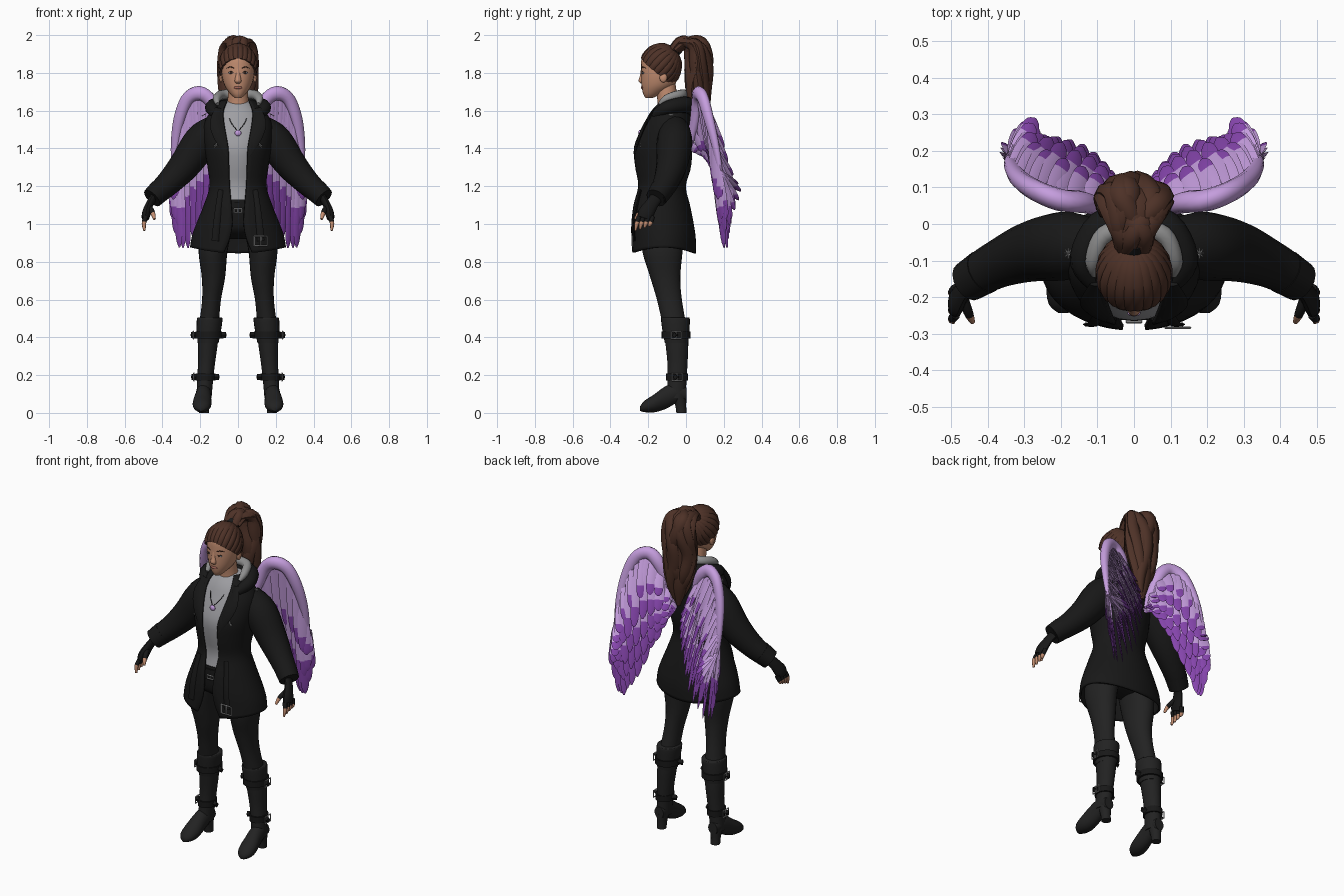
import bpy, bmesh, random
from math import sin, cos, pi, asin, atan2
from mathutils import Vector, Matrix

random.seed(4)
if "Cube" in bpy.data.objects:
    bpy.data.objects.remove(bpy.data.objects["Cube"])


def material(name, r, g, b):
    m = bpy.data.materials.new(name)
    m.use_nodes = True
    m.diffuse_color = (r, g, b, 1)
    node = next(n for n in m.node_tree.nodes if n.type == 'BSDF_PRINCIPLED')
    node.inputs["Base Color"].default_value = (r, g, b, 1)
    node.inputs["Roughness"].default_value = .8
    return m


BLACK = material("coat black", .009, .009, .009)
CHARCOAL = material("charcoal", .016, .016, .016)
GREY = material("shirt grey", .34, .34, .36)
FUR = material("fur grey", .27, .27, .27)
SKIN = material("skin", .55, .27, .165)
LIP = material("lip rose", .36, .13, .1)
HAIR = material("hair brown", .075, .031, .02)
LILAC = material("lilac", .56, .34, .73)
VIOLET = material("violet", .24, .06, .42)
METAL = material("metal", .3, .3, .3)


def spline(pts, n):
    """Catmull-Rom samples through tuples of any length."""
    out, last = [], len(pts) - 1
    for i in range(n):
        t = i / (n - 1) * last
        k = min(int(t), last - 1)
        f = t - k
        quad = zip(pts[max(k - 1, 0)], pts[k], pts[k + 1], pts[min(k + 2, last)])
        out.append([b + f / 2 * (c - a + f * (2 * a - 5 * b + 4 * c - d + f * (3 * (b - c) + d - a)))
                    for a, b, c, d in quad])
    return out


def loft(bm, rings, sides=16, tip_from=None):
    """Skin rings given as (centre, axis u, axis v) and cap the ends."""
    loops = [[bm.verts.new(c + u * cos(2 * pi * i / sides) + v * sin(2 * pi * i / sides))
              for i in range(sides)] for c, u, v in rings]
    for k, (a, b) in enumerate(zip(loops, loops[1:])):
        for i in range(sides):
            j = (i + 1) % sides
            f = bm.faces.new((a[i], a[j], b[j], b[i]))
            f.material_index = int(tip_from is not None and k >= tip_from)
    bm.faces.new(loops[0])
    bm.faces.new(loops[-1]).material_index = int(tip_from is not None)


def sweep(bm, pts, n=12, sides=8, ref=(0, 1, 0), flat=1, tip_from=None):
    """Tube along (x, y, z, radius) points; flat scales the axis nearest ref."""
    s = spline(pts, n)
    cs, rings = [Vector(p[:3]) for p in s], []
    for i, c in enumerate(cs):
        t = (cs[min(i + 1, n - 1)] - cs[max(i - 1, 0)]).normalized()
        u = t.cross(Vector(ref)).normalized()
        r = max(s[i][3], .001)
        rings.append((c, u * r, u.cross(t) * r * flat))
    loft(bm, rings, sides, tip_from)


def finish(name, bm, mats, mirror=False, solid=0):
    bmesh.ops.recalc_face_normals(bm, faces=bm.faces)
    for f in bm.faces:
        f.smooth = True
    for e in bm.edges:
        e.smooth = e.calc_face_angle(0) < .8
    me = bpy.data.meshes.new(name)
    bm.to_mesh(me)
    bm.free()
    for m in mats:
        me.materials.append(m)
    ob = bpy.data.objects.new(name, me)
    bpy.context.scene.collection.objects.link(ob)
    if solid:
        mod = ob.modifiers.new("thickness", 'SOLIDIFY')
        mod.thickness, mod.offset = solid, 0
    if mirror:
        ob.modifiers.new("mirror", 'MIRROR')


def column(name, pts, mat, n=20, sides=24, mirror=False):
    """Upright loft from (z, centre x, centre y, radius x, radius y)."""
    bm = bmesh.new()
    loft(bm, [(Vector((x, y, z)), Vector((rx, 0, 0)), Vector((0, ry, 0)))
              for z, x, y, rx, ry in spline(pts, n)], sides)
    finish(name, bm, [mat], mirror)


def tube(name, pts, mat, mirror=False, **kw):
    bm = bmesh.new()
    sweep(bm, pts, **kw)
    finish(name, bm, [mat], mirror)


def ball(name, loc, size, mat, mirror=False):
    bm = bmesh.new()
    bmesh.ops.create_uvsphere(bm, u_segments=14, v_segments=8, radius=1,
                              matrix=Matrix.LocRotScale(Vector(loc), None, Vector(size)))
    finish(name, bm, [mat], mirror)


def frame(name, loc, across, up, w, h, mirror=False):
    """Rectangular buckle of four bars with a centre prong."""
    bm, c, a, b = bmesh.new(), Vector(loc), Vector(across) * w, Vector(up) * h
    for p, q in ((a + b, a - b), (a - b, -a - b), (-a - b, b - a), (b - a, a + b), (b, -b)):
        sweep(bm, [(*(c + p), .004), (*(c + q), .004)], 2, 4, ref=Vector(across).cross(up))
    finish(name, bm, [METAL], mirror)


# Open coat: (z, centre y, radius x, radius y, half opening); the hem lifts at the sides
COAT = [(1.65, -.07, .085, .08, .06), (1.6, -.09, .135, .105, .078), (1.54, -.1, .17, .125, .075),
        (1.48, -.11, .178, .142, .065), (1.4, -.125, .17, .153, .052), (1.3, -.125, .155, .145, .048),
        (1.2, -.13, .145, .123, .044), (1.1, -.13, .175, .145, .035), (1, -.125, .215, .16, .03),
        (.92, -.12, .238, .166, .045), (.845, -.12, .248, .166, .075)]
bm, cols, rows = bmesh.new(), 44, []
for z, cy, rx, ry, gap in spline(COAT, 34):
    a0 = asin(gap / rx)
    angles = [a0 + (2 * pi - 2 * a0) * i / cols for i in range(cols + 1)]
    lift = .2 * max(0, 1 - z)
    rows.append([bm.verts.new((rx * sin(a), cy - ry * cos(a), z + lift * sin(a) ** 2)) for a in angles])
for a, b in zip(rows, rows[1:]):
    for i in range(cols):
        bm.faces.new((a[i], a[i + 1], b[i + 1], b[i]))
finish("coat", bm, [BLACK], solid=.012)
column("shirt", [(z, 0, cy, rx - .014, ry - .014) for z, cy, rx, ry, gap in COAT[:8]], GREY)
column("hips", [(1.13, 0, -.13, .14, .127), (1.05, 0, -.13, .175, .13), (.97, 0, -.125, .18, .12),
                (.92, 0, -.12, .1, .06)], BLACK)
column("belt", [(1.115, 0, -.13, .15, .136), (1.05, 0, -.13, .165, .136)], BLACK, n=2)
frame("belt_buckle", (0, -.268, 1.07), (1, 0, 0), (0, 0, 1), .02, .01)
tube("lapel", [(.098, -.165, 1.61, .025), (.114, -.215, 1.53, .035), (.092, -.25, 1.45, .03),
               (.057, -.273, 1.36, .008)], BLACK, True, flat=.25)
tube("hood", [(.105, -.165, 1.575, .025), (.14, -.1, 1.615, .036), (.09, -.01, 1.63, .045), (0, .005, 1.62, .05),
              (-.09, -.01, 1.63, .045), (-.14, -.1, 1.615, .036), (-.105, -.165, 1.575, .025)],
     BLACK, n=28, sides=12, ref=(0, 0, 1))
tube("fur_collar", [(.108, -.14, 1.635, .01), (.112, -.1, 1.665, .022), (.08, -.03, 1.685, .026),
                    (0, -.012, 1.685, .026), (-.08, -.03, 1.685, .026), (-.112, -.1, 1.665, .022),
                    (-.108, -.14, 1.635, .01)], FUR, n=28, sides=10, ref=(0, 0, 1))
tube("coat_strap", [(.09, -.24, 1.18, .016), (.11, -.272, 1.03, .018), (.12, -.275, .91, .02)],
     BLACK, True, flat=.35)
frame("strap_buckle", (.12, -.284, .91), (1, 0, 0), (0, 0, 1), .034, .026)

# Snowflake pins on the chest and shoulders
for name, loc, u, v in (("chest_pin", (.115, -.242, 1.415), (1, 0, 0), (0, 0, 1)),
                        ("shoulder_pin", (.18, -.08, 1.578), (.85, 0, -.5), (0, 1, 0))):
    bm, c, u, v = bmesh.new(), Vector(loc), Vector(u), Vector(v)
    for k in range(4):
        d = (u * cos(k * pi / 4) + v * sin(k * pi / 4)) * .014
        sweep(bm, [(*(c - d), .002), (*(c + d), .002)], 2, 4, ref=u.cross(v))
    finish(name, bm, [METAL], True)

# Sleeves, gloves and fingers
tube("sleeve", [(.11, -.06, 1.51, .075), (.19, -.06, 1.44, .094), (.28, -.075, 1.315, .083),
                (.36, -.105, 1.225, .068), (.425, -.138, 1.165, .058), (.452, -.158, 1.14, .05)],
     BLACK, True, n=20, sides=16)
tube("cuff", [(.41, -.13, 1.18, .062), (.455, -.158, 1.137, .056)], BLACK, True, n=2, sides=16)
tube("glove", [(.44, -.15, 1.15, .034), (.465, -.178, 1.11, .034), (.484, -.21, 1.06, .042),
               (.49, -.222, 1.03, .036)], BLACK, True, ref=(1, 0, 0), flat=.55, sides=12)
bm = bmesh.new()
for k in range(4):
    y = -.248 + .024 * k
    sweep(bm, [(.488, y, 1.04, .013), (.498, y - .012, 1.005, .012), (.495, y - .02, .965 + .008 * k, .006)],
          8, 8, tip_from=3)
sweep(bm, [(.47, -.2, 1.09, .015), (.452, -.245, 1.06, .013), (.442, -.268, 1.025, .007)], 8, 8, tip_from=4)
finish("fingers", bm, [BLACK, SKIN], True)

# Legs and heeled boots
column("trouser_leg", [(1, .11, -.125, .085, .115), (.86, .132, -.125, .077, .107), (.72, .13, -.11, .062, .08),
                       (.6, .14, -.088, .05, .066), (.46, .155, -.06, .052, .062)], CHARCOAL, mirror=True)
column("boot_shaft", [(.46, .152, -.055, .056, .065), (.36, .16, -.048, .052, .06), (.26, .167, -.045, .045, .053),
                      (.16, .175, -.048, .042, .05), (.08, .18, -.052, .04, .05)], CHARCOAL, mirror=True)
column("boot_cuff", [(.505, .15, -.056, .062, .07), (.495, .15, -.056, .068, .076), (.43, .155, -.053, .064, .071),
                     (.37, .158, -.05, .055, .062)], CHARCOAL, mirror=True)
bm = bmesh.new()
loft(bm, [(Vector((x, y, z)), Vector((rx, 0, 0)), Vector((0, 0, rz))) for x, y, z, rx, rz in spline(
    [(.194, -.243, .022, .014, .012), (.193, -.22, .034, .04, .03), (.19, -.17, .05, .05, .047),
     (.185, -.11, .08, .043, .06), (.181, -.05, .105, .039, .053), (.18, .002, .1, .03, .035)], 16)])
finish("boot_foot", bm, [CHARCOAL], True)
column("boot_heel", [(.09, .18, -.035, .036, .038), (.04, .18, -.028, .028, .029), (0, .18, -.024, .027, .027)],
       CHARCOAL, n=6, sides=12, mirror=True)
for part, x, y, z, rx, ry in (("upper", .156, -.052, .412, .07, .077), ("lower", .173, -.047, .19, .05, .058)):
    column(part + "_strap", [(z + .018, x, y, rx, ry), (z - .018, x, y, rx, ry)], BLACK, n=2, mirror=True)
    for side in (-1, 1):
        ex = x + side * rx
        tube(part + "_strap_end", [(ex - side * .01, y, z, .018), (ex + side * .022, y - .01, z, .016)],
             BLACK, True, n=2, sides=4, ref=(0, 1, 0), flat=.7)
    frame(part + "_buckle", (x + rx + .01, y, z), (0, 1, 0), (0, 0, 1), .026, .02, True)

# Neck, head and face
column("neck", [(1.57, 0, -.1, .08, .07), (1.63, 0, -.095, .058, .055), (1.74, 0, -.11, .052, .055)], SKIN)
column("head", [(1.668, 0, -.195, .018, .02), (1.69, 0, -.177, .042, .05), (1.73, 0, -.15, .07, .085),
                (1.78, 0, -.14, .085, .098), (1.83, 0, -.138, .089, .1), (1.88, 0, -.137, .086, .097),
                (1.92, 0, -.135, .065, .075), (1.94, 0, -.135, .02, .02)], SKIN, n=28)
column("nose", [(1.825, 0, -.228, .01, .01), (1.785, 0, -.23, .014, .014), (1.757, 0, -.234, .018, .018),
                (1.745, 0, -.23, .012, .01)], SKIN, n=10, sides=14)
ball("lips", (0, -.231, 1.722), (.023, .008, .008), LIP)
ball("eye", (.037, -.226, 1.8), (.014, .007, .006), GREY, True)
ball("iris", (.037, -.2305, 1.8), (.006, .004, .0055), HAIR, True)
ball("ear", (.09, -.12, 1.775), (.01, .02, .026), SKIN, True)
tube("upper_lash", [(.023, -.233, 1.802, .001), (.037, -.232, 1.807, .002), (.052, -.225, 1.803, .001)], BLACK, True)
tube("eyebrow", [(.019, -.236, 1.824, .002), (.04, -.23, 1.831, .003), (.06, -.213, 1.825, .001)], HAIR, True)

# Necklace
tube("necklace", [(.06, -.15, 1.61, .002), (.038, -.21, 1.54, .002), (0, -.243, 1.49, .002)], BLACK, True)
ball("pendant", (0, -.244, 1.482), (.018, .009, .016), LILAC)

# Swept-back hair cap with strands gathered at the tie
CENTRE, SIZE = Vector((0, -.135, 1.835)), Vector((.097, .104, .114))


def hairline(angle):
    return 1.73 + .145 * ((1 + cos(angle)) / 2) ** 1.4


bm = bmesh.new()
bmesh.ops.create_uvsphere(bm, u_segments=40, v_segments=28, radius=1, matrix=Matrix.LocRotScale(CENTRE, None, SIZE))
low = [v for v in bm.verts if v.co.z < hairline(atan2(v.co.x, CENTRE.y - v.co.y))]
bmesh.ops.delete(bm, geom=low, context='VERTS')
tie = Vector((0, .72, .72))
for k in range(26):
    a = 2 * pi * (k + .5) / 26
    h = (hairline(a) - CENTRE.z) / SIZE.z
    w = (1 - h * h) ** .5
    start, pts = Vector((w * sin(a), -w * cos(a), h)), []
    for i in range(6):
        d = start.lerp(tie, i / 5).normalized()
        pts.append((*(CENTRE + d * SIZE), (.008, .009, .01, .011, .01, .008)[i]))
    sweep(bm, pts, 12, 8, ref=start.cross(tie), flat=2)
finish("hair_cap", bm, [HAIR])
tube("hair_tie", [(0, -.072, 1.91, .036), (0, -.045, 1.935, .036)], BLACK, n=4, sides=16, ref=(1, 0, 0))

# Ponytail: a core wrapped in thick wavy locks
TAIL = [(0, -.06, 1.92, .025), (0, -.01, 1.953, .035), (0, .05, 1.93, .05), (0, .068, 1.83, .058),
        (0, .06, 1.7, .056), (0, .068, 1.56, .042), (0, .07, 1.43, .008)]
bm = bmesh.new()
sweep(bm, TAIL, 24, 14, ref=(1, 0, 0), flat=1.3)
for k in range(11):
    a, end, phase = 2 * pi * k / 11, random.uniform(0, .13), random.uniform(0, 6)
    pts = []
    for i, (x, y, z, r) in enumerate(TAIL):
        b = a + .45 * sin(phase + 1.5 * i)
        pts.append((cos(b) * r * 1.25, y + sin(b) * r * .8, z + end * i / 7, .4 * r + (.008 if i < 6 else 0)))
    sweep(bm, pts, 28, 8, ref=(1, 0, 0), flat=1.25)
finish("ponytail", bm, [HAIR])

# Wings: an arched leading edge with layered, dark-tipped feathers lifting off the back
ARCH = [(.06, .02, 1.42), (.1, .045, 1.54), (.14, .06, 1.645), (.2, .065, 1.692), (.265, .09, 1.665),
        (.31, .12, 1.56), (.333, .155, 1.42), (.335, .18, 1.28), (.325, .2, 1.13)]
TIPS = [(.06, .12, 1.36), (.075, .155, 1.27), (.11, .185, 1.17), (.155, .215, 1.05), (.205, .23, .95),
        (.25, .225, .885), (.29, .205, .85), (.32, .2, .92), (.345, .215, 1.03)]
tube("wing_arch", [(*p, r) for p, r in zip(ARCH, (.02, .03, .036, .038, .036, .032, .024, .016, .005))],
     LILAC, True, n=32, sides=12, ref=(-.5, .85, 0), flat=.8)
normal = Vector((-.6, .78, .12)).normalized()
bm = bmesh.new()
for count, reach, lift, width, dark in ((13, 1, 0, .027, 5), (12, .84, .025, .026, 7), (11, .68, .04, .026, 7),
                                        (10, .5, .05, .026, 6), (9, .32, .045, .025, 6),
                                        (12, .8, -.01, .025, 7), (11, .55, -.018, .025, 6)):
    for i, (base, tip) in enumerate(zip(spline(ARCH[:8], count), spline(TIPS, count))):
        a = Vector(base)
        out = lift * (.6 + 1.7 * i / count) if lift > 0 else lift
        line = Vector(tip) - a
        line *= reach * random.uniform(.96, 1.03)
        pts = [(*(a + line * f + normal * out * g), width * w) for f, g, w in (
            (0, 0, .6), (.4, .45, 1), (.72, .8, 1), (.92, 1, .75), (1, 1.1, .15))]
        sweep(bm, pts, 13, 6, ref=normal, flat=.2, tip_from=dark)
finish("wing_feathers", bm, [LILAC, VIOLET], True)
